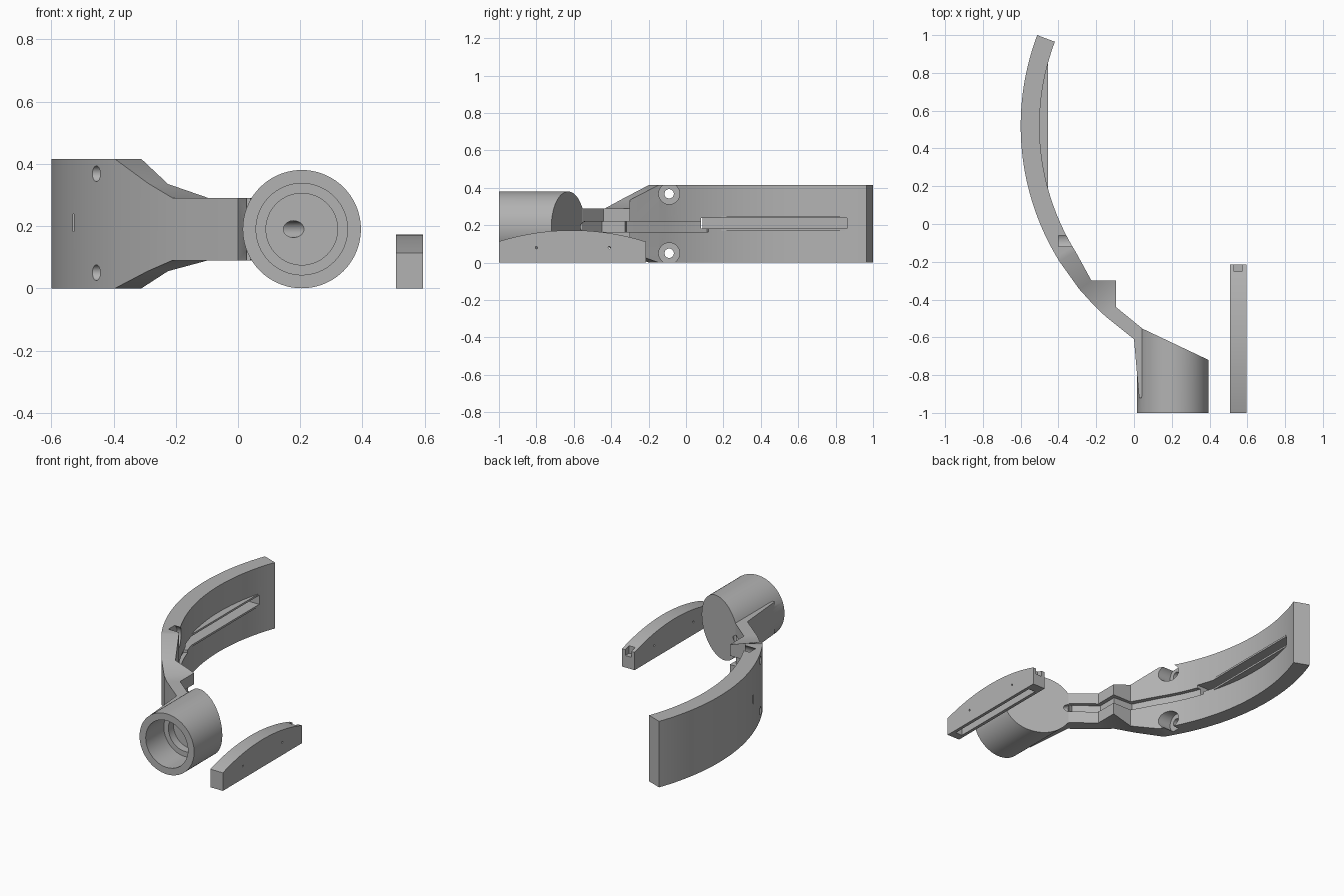
import bpy, bmesh, math
from mathutils import Vector, Matrix

if "Cube" in bpy.data.objects:
    bpy.data.objects.remove(bpy.data.objects["Cube"])

grey = bpy.data.materials.new("light grey")
grey.diffuse_color = (0.45, 0.45, 0.45, 1)
grey.use_nodes = True
grey.node_tree.nodes["Principled BSDF"].inputs["Base Color"].default_value = grey.diffuse_color

CX, CY, R_OUT, R_IN = 0.76, 0.52, 1.36, 1.26   # arc of the curved plate


def finish(name, bm):
    bmesh.ops.recalc_face_normals(bm, faces=bm.faces)
    me = bpy.data.meshes.new(name)
    bm.to_mesh(me)
    bm.free()
    ob = bpy.data.objects.new(name, me)
    bpy.context.collection.objects.link(ob)
    me.materials.append(grey)
    return ob


def loft(name, rings):
    """Skin a closed solid over rings of equal point count."""
    bm = bmesh.new()
    vs = [[bm.verts.new(p) for p in r] for r in rings]
    n = len(rings[0])
    for a, b in zip(vs, vs[1:]):
        for i in range(n):
            bm.faces.new((a[i], a[(i + 1) % n], b[(i + 1) % n], b[i]))
    bm.faces.new(vs[0])
    bm.faces.new(vs[-1])
    return finish(name, bm)


def prism(name, pts, lo, hi, axis='z'):
    def place(p, h):
        return (p[0], p[1], h) if axis == 'z' else (h, p[0], p[1])
    return loft(name, [[place(p, h) for p in pts] for h in (lo, hi)])


def box(name, x0, x1, y0, y1, z0, z1):
    return prism(name, [(x0, y0), (x1, y0), (x1, y1), (x0, y1)], z0, z1)


def rod(name, a, b, r, n=32):
    a, b = Vector(a), Vector(b)
    bm = bmesh.new()
    rot = (b - a).to_track_quat('Z', 'Y').to_matrix().to_4x4()
    bmesh.ops.create_cone(bm, cap_ends=True, segments=n, radius1=r, radius2=r,
                          depth=(b - a).length,
                          matrix=Matrix.Translation((a + b) / 2) @ rot)
    return finish(name, bm)


def combine(ob, other, op='DIFFERENCE'):
    m = ob.modifiers.new(op.lower(), 'BOOLEAN')
    m.object, m.operation, m.solver = other, op, 'EXACT'
    bpy.context.view_layer.objects.active = ob
    bpy.ops.object.modifier_apply(modifier=m.name)
    bpy.data.objects.remove(other)


def smooth(ob):
    bpy.ops.object.select_all(action='DESELECT')
    ob.select_set(True)
    bpy.context.view_layer.objects.active = ob
    bpy.ops.object.shade_smooth_by_angle(angle=math.radians(25))


def arc(r, t):
    return (CX - r * math.cos(t), CY + r * math.sin(t))


def section(o, i, zo, zi):
    return [(*o, zo[0]), (*i, zi[0]), (*i, zi[1]), (*o, zo[1])]


# Curved plate narrowing into the arm
full, slim = (0, 0.415), (0.09, 0.29)
t0, t1, n = math.asin(0.48 / R_OUT), -math.asin(0.718 / R_OUT), 40
rings = []
for k in range(n + 1):
    t = t0 + (t1 - t0) * k / n
    rings.append(section(arc(R_OUT, t), arc(R_IN, t), full, full))
rings += [
    section((-0.29, -0.345), (-0.225, -0.30), (0.055, 0.338), (0.055, 0.335)),
    section((-0.21, -0.433), (-0.095, -0.30), slim, slim),
    section((-0.15, -0.49), (-0.095, -0.44), slim, slim),
    section((0.0, -0.61), (0.04, -0.55), slim, slim),
]
plate = loft("curved_plate_and_arm", rings)

# Raised rail on the inside of the plate
ts = [math.asin((y - CY) / R_IN) for y in (0.19, 0.35, 0.52, 0.69, 0.85)]
rail = prism("rail", [arc(1.29, t) for t in ts] + [(-0.455, 0.85), (-0.455, 0.19)], 0.17, 0.25)
combine(plate, rail, 'UNION')
combine(plate, box("rail_slot", -0.53, -0.3, 0.08, 0.86, 0.182, 0.238))

# Cable groove along the inside of the arm
gt = [math.asin((y - CY) / R_IN) for y in (0.12, 0.05, -0.03, -0.1, -0.145)]
inner = [arc(1.285, t) for t in gt] + [(-0.25, -0.318), (-0.12, -0.325), (-0.12, -0.45), (0.01, -0.558)]
outer = [arc(1.23, t) for t in gt] + [(-0.20, -0.27), (-0.07, -0.27), (-0.07, -0.43), (0.07, -0.545)]
combine(plate, prism("groove", inner + outer[::-1], 0.165, 0.22))

# Screw holes with wide recesses
for z in (0.05, 0.368):
    combine(plate, rod("recess", (-0.40, -0.09, z), (-0.2, -0.09, z), 0.056))
    combine(plate, rod("screw_hole", (-0.6, -0.09, z), (-0.3, -0.09, z), 0.025))

# Round socket with a slanted back
AX, AZ, N = 0.205, 0.19, 72
circle = [(AX + 0.19 * math.cos(2 * math.pi * k / N), AZ + 0.19 * math.sin(2 * math.pi * k / N))
          for k in range(N)]
socket = loft("socket", [[(x, -1.0, z) for x, z in circle],
                         [(x, -0.54 - (x - 0.015) * 0.474, z) for x, z in circle]])
# Tapered fin tying the arm to the socket
fin = prism("fin", [(0.0, -0.61), (0.04, -0.55), (0.08, -0.62), (0.04, -0.92), (0.027, -0.92)], 0.09, 0.29)
combine(socket, fin, 'UNION')
combine(socket, rod("wide_bore", (AX, -1.1, AZ), (AX, -0.82, AZ), 0.147, 64))
combine(socket, rod("narrow_bore", (AX, -0.9, AZ), (AX, -0.77, AZ), 0.115, 64))
combine(socket, rod("cable_hole", (0.20, -0.80, AZ), (0.01, -0.53, AZ), 0.027))

# Loose arched cover with a slotted underside
R, peak = 1.31, 0.173
top = []
for k in range(25):
    y = -0.215 - 0.785 * k / 24
    top.append((y, peak - R + math.sqrt(R * R - (y + 0.61) ** 2)))
cover = prism("arched_cover", [(-1.0, 0), (-0.215, 0)] + top, 0.508, 0.595, 'x')
combine(cover, box("underside_slot", 0.528, 0.575, -0.95, -0.28, -0.05, 0.06))
combine(cover, box("end_notch", 0.53, 0.573, -0.252, -0.1, 0.075, 0.3))
for y in (-0.41, -0.80):
    combine(cover, rod("pin_hole", (0.4, y, 0.08), (0.7, y, 0.08), 0.006, 12))

for ob in (plate, socket, cover):
    smooth(ob)
